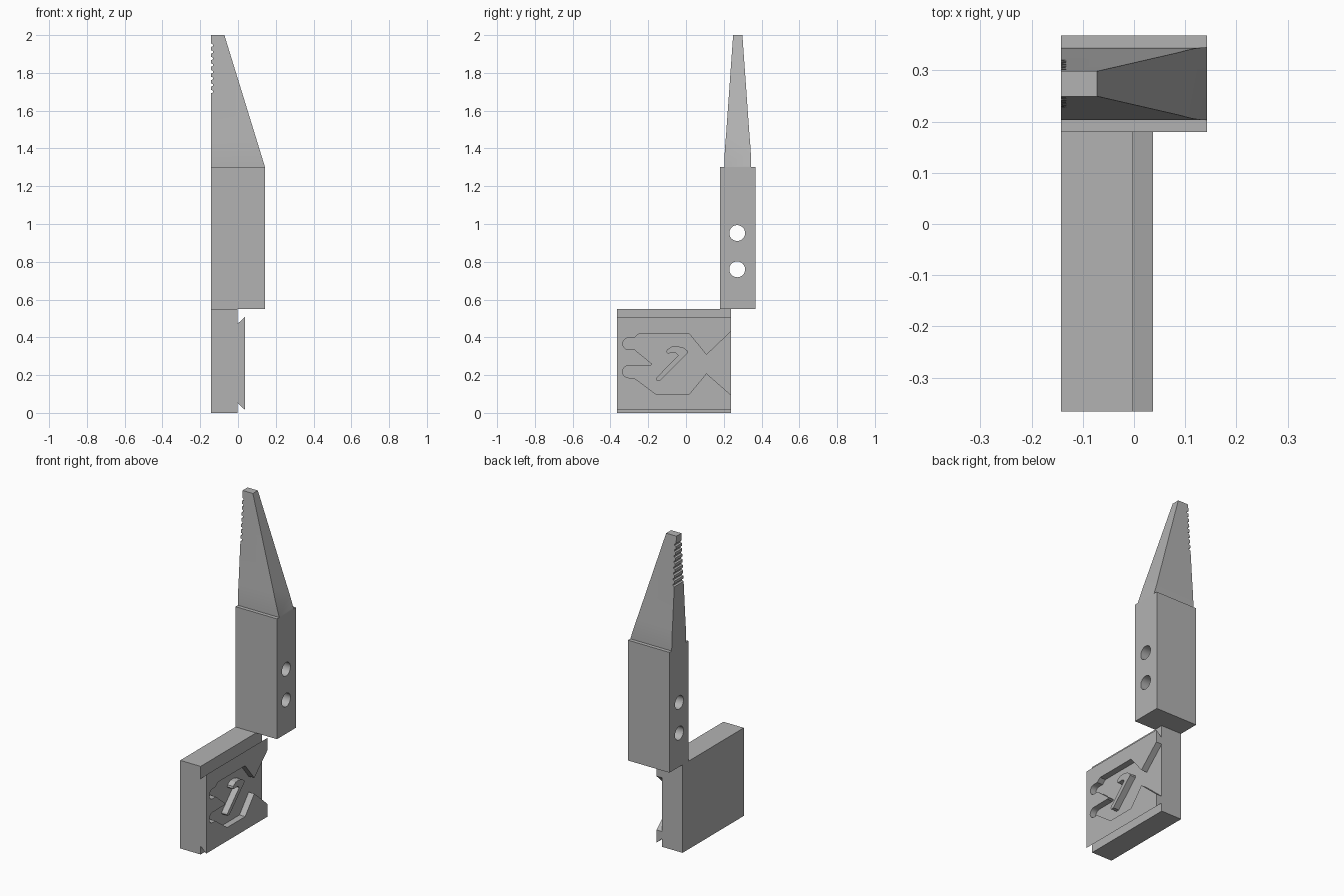
import bpy, bmesh, math
from mathutils import Vector

cube = bpy.data.objects.get("Cube")
if cube:
    bpy.data.objects.remove(cube, do_unlink=True)

grey = bpy.data.materials.new("plain grey")
grey.use_nodes = True
colour = (0.45, 0.45, 0.45, 1)
grey.diffuse_color = colour
grey.node_tree.nodes["Principled BSDF"].inputs["Base Color"].default_value = colour


def prism(name, outline, axis, start, end):
    """Extrude a flat outline along x (outline in y, z) or along y (outline in x, z)."""
    bm = bmesh.new()
    place = (lambda a, b: (start, a, b)) if axis == "x" else (lambda a, b: (a, start, b))
    face = bm.faces.new([bm.verts.new(place(a, b)) for a, b in outline])
    new = bmesh.ops.extrude_face_region(bm, geom=[face])["geom"]
    shift = Vector((end - start, 0, 0) if axis == "x" else (0, end - start, 0))
    bmesh.ops.translate(bm, vec=shift, verts=[v for v in new if isinstance(v, bmesh.types.BMVert)])
    bmesh.ops.recalc_face_normals(bm, faces=bm.faces[:])
    mesh = bpy.data.meshes.new(name)
    bm.to_mesh(mesh)
    bm.free()
    mesh.materials.append(grey)
    ob = bpy.data.objects.new(name, mesh)
    bpy.context.collection.objects.link(ob)
    return ob


def combine(target, tool, operation):
    """Apply a boolean and drop the helper."""
    mod = target.modifiers.new("cut", "BOOLEAN")
    mod.operation, mod.object, mod.solver = operation, tool, "EXACT"
    bpy.context.view_layer.objects.active = target
    bpy.ops.object.modifier_apply(modifier=mod.name)
    bpy.data.objects.remove(tool, do_unlink=True)


def box(a0, a1, b0, b1):
    return [(a0, b0), (a1, b0), (a1, b1), (a0, b1)]


def arc(cy, cz, r, a0, a1, steps):
    angles = [math.radians(a0 + (a1 - a0) * i / steps) for i in range(steps + 1)]
    return [(cy + r * math.cos(a), cz + r * math.sin(a)) for a in angles]


LEFT, RIGHT, FRONT, BACK = -0.143, 0.143, -0.366, 0.368
SEAM, RAIL, MID = -0.002, 0.037, 0.274

# Mounting plate
prism("mounting_plate", box(LEFT, SEAM, 0, 0.55), "y", FRONT, 0.238)

# Dovetail rail with a shaped pocket
rail = prism("dovetail_rail", [(-0.02, 0.052), (SEAM, 0.052), (RAIL, 0.016), (RAIL, 0.508),
                               (SEAM, 0.472), (-0.02, 0.472)], "y", FRONT, 0.238)
pocket = ([(0.3, 0.49), (0.108, 0.307), (0.018, 0.418), (-0.25, 0.418), (-0.275, 0.397)]
          + arc(-0.304, 0.366, 0.031, 90, 270, 10)
          + [(-0.272, 0.335), (-0.184, 0.263), (-0.181, 0.256), (-0.188, 0.251)]
          + arc(-0.304, 0.218, 0.032, 90, 270, 10)
          + [(-0.276, 0.186), (-0.16, 0.1), (0.018, 0.1), (0.108, 0.209), (0.3, 0.041)])
combine(rail, prism("pocket_cutter", pocket, "x", -0.1, 0.1), "DIFFERENCE")

# Raised hook inside the pocket
prism("hook", [(-0.155, 0.171), (-0.135, 0.172), (0.01, 0.317), (0.011, 0.327), (-0.013, 0.345),
               (-0.045, 0.353), (-0.075, 0.351), (-0.101, 0.334), (-0.104, 0.322), (-0.097, 0.315),
               (-0.056, 0.318), (-0.041, 0.304), (-0.155, 0.188), (-0.159, 0.179)], "x", -0.02, RAIL)

# Grip block with two cross holes
grip = prism("grip_block", box(0.18, BACK, 0.55, 1.301), "x", LEFT, RIGHT)
for z in (0.76, 0.952):
    hole = prism("hole_cutter", arc(0.271, z, 0.042, 0, 348.75, 31), "x", -0.3, 0.3)
    combine(grip, hole, "DIFFERENCE")

# Jaw: toothed wedge profile trimmed by a side taper
wedge = [(LEFT, 1.29), (RIGHT, 1.29), (RIGHT, 1.301), (-0.072, 2), (LEFT, 2)]
for i in range(8):
    top = 1.955 - 0.035 * i
    wedge += [(LEFT, top), (LEFT + 0.01, top - 0.004), (LEFT + 0.01, top - 0.014), (LEFT, top - 0.018)]
jaw = prism("jaw", wedge, "y", 0.1, 0.45)
half = [(0.071, 1.28), (0.071, 1.31), (0.0702, 1.35), (0.0683, 1.39), (0.0655, 1.43),
        (0.062, 1.47), (0.021, 2.05)]
taper = [(MID + w, z) for w, z in half] + [(MID - w, z) for w, z in reversed(half)]
combine(jaw, prism("taper_cutter", taper, "x", -0.3, 0.3), "INTERSECT")

# Smooth the holes and curves, keep other edges sharp
for ob in (grip, rail, jaw):
    bpy.ops.object.select_all(action="DESELECT")
    ob.select_set(True)
    bpy.context.view_layer.objects.active = ob
    bpy.ops.object.shade_smooth_by_angle(angle=math.radians(20))
